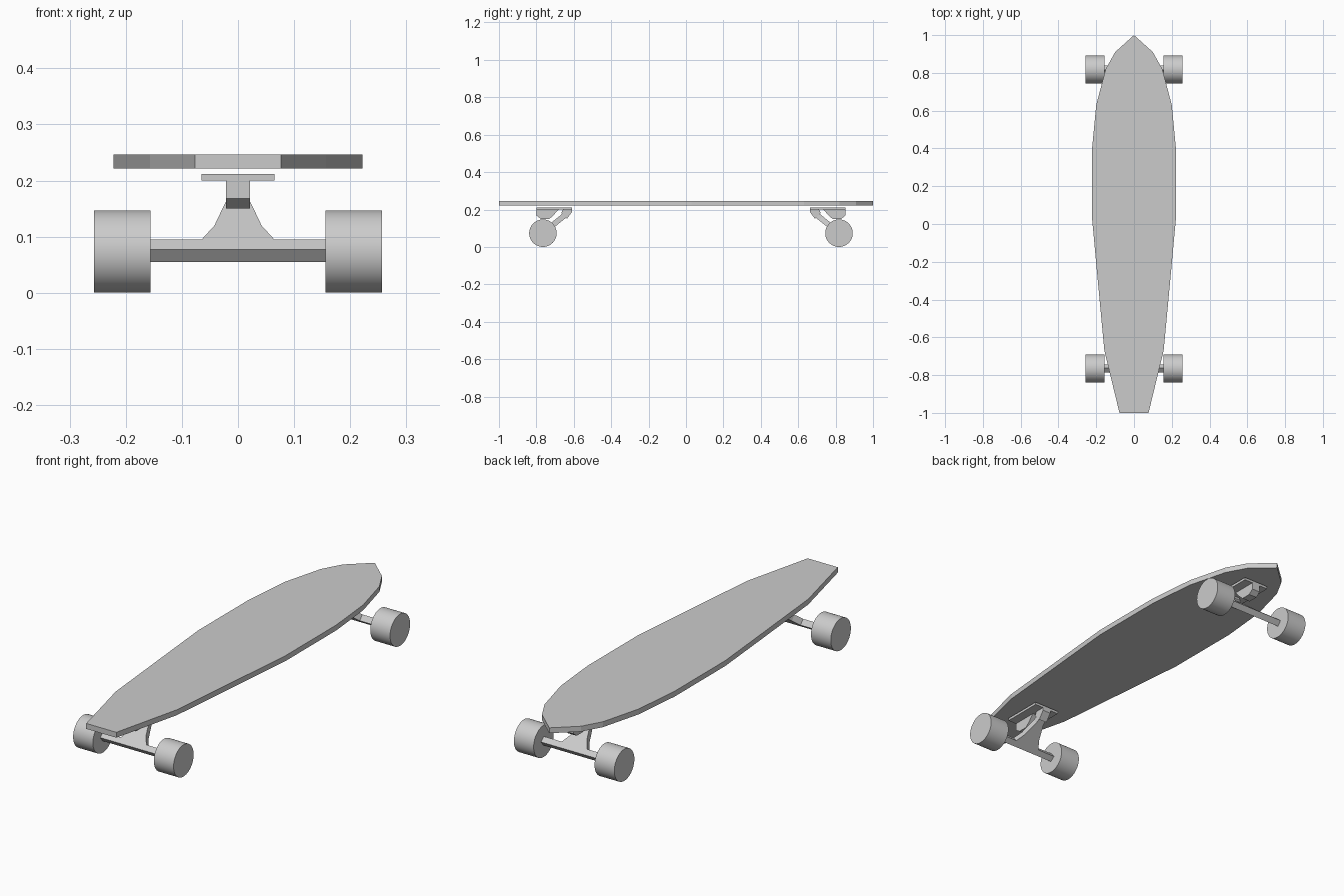
import bpy, bmesh, math
from mathutils import Matrix, Vector

if "Cube" in bpy.data.objects:
    bpy.data.objects.remove(bpy.data.objects["Cube"])


def prism(name, pts, vec, to3d):
    """Extrude a closed 2D profile along vec."""
    bm = bmesh.new()
    face = bm.faces.new([bm.verts.new(to3d(a, b)) for a, b in pts])
    ext = bmesh.ops.extrude_face_region(bm, geom=[face])
    moved = [g for g in ext["geom"] if isinstance(g, bmesh.types.BMVert)]
    bmesh.ops.translate(bm, verts=moved, vec=vec)
    bmesh.ops.recalc_face_normals(bm, faces=bm.faces)
    mesh = bpy.data.meshes.new(name)
    bm.to_mesh(mesh)
    bm.free()
    obj = bpy.data.objects.new(name, mesh)
    bpy.context.collection.objects.link(obj)
    return obj


def mirrored(half):
    """Complete a right-half outline by mirroring it in x."""
    return half + [(-x, y) for x, y in reversed(half) if x > 0]


# Deck: pointed nose, tapered square tail
deck_half = [(0.077, -1), (0.157, -0.67), (0.20, -0.21), (0.222, 0.03), (0.222, 0.40),
             (0.20, 0.63), (0.15, 0.82), (0.10, 0.91), (0, 1)]
prism("deck", mirrored(deck_half), (0, 0, 0.025), lambda x, y: (x, y, 0.221))

TILT = math.radians(39)
# Hanger outline in its own sloping plane: axle bar plus narrowing neck
hanger_half = [(0.17, 0), (0.17, 0.028), (0.065, 0.028), (0.042, 0.068),
               (0.028, 0.115), (0.020, 0.14), (0.015, 0.185)]
# Side profiles (y, z), y measured from the axle, positive toward board middle
kingpin_seat = [(-0.035, 0.201), (-0.035, 0.168), (-0.012, 0.15),
                (0.035, 0.15), (0.052, 0.165), (0.085, 0.201)]
pivot_cup = [(0.155, 0.201), (0.155, 0.186), (0.128, 0.15), (0.098, 0.182), (0.108, 0.201)]
plate = [(-0.035, 0.2), (0.155, 0.2), (0.155, 0.212), (-0.035, 0.212)]


def truck(label, y0, d):
    """One truck with its axle at y0; d points toward the board middle."""
    def side(x):
        return lambda y, z: (x, y0 + d * y, z)

    prism(label + "_base_plate", plate, (0.13, 0, 0), side(-0.065))
    prism(label + "_kingpin_seat", kingpin_seat, (0.042, 0, 0), side(-0.021))
    prism(label + "_pivot_cup", pivot_cup, (0.042, 0, 0), side(-0.021))
    # Sloping T-shaped hanger
    c, s, t = math.cos(TILT), math.sin(TILT), 0.029
    prism(label + "_hanger", mirrored(hanger_half), (0, d * s * t, -c * t),
          lambda x, u: (x, y0 + d * (u * c - 0.020), 0.077 + u * s))
    # Wheels
    for tag, sx in (("left", -1), ("right", 1)):
        bpy.ops.mesh.primitive_cylinder_add(
            vertices=48, radius=0.0735, depth=0.101,
            location=(sx * 0.2065, y0, 0.0735), rotation=(0, math.pi / 2, 0))
        wheel = bpy.context.object
        wheel.name = f"{label}_{tag}_wheel"
        bpy.ops.object.shade_smooth_by_angle(angle=math.radians(35))


truck("front", -0.765, 1)
truck("rear", 0.818, -1)
